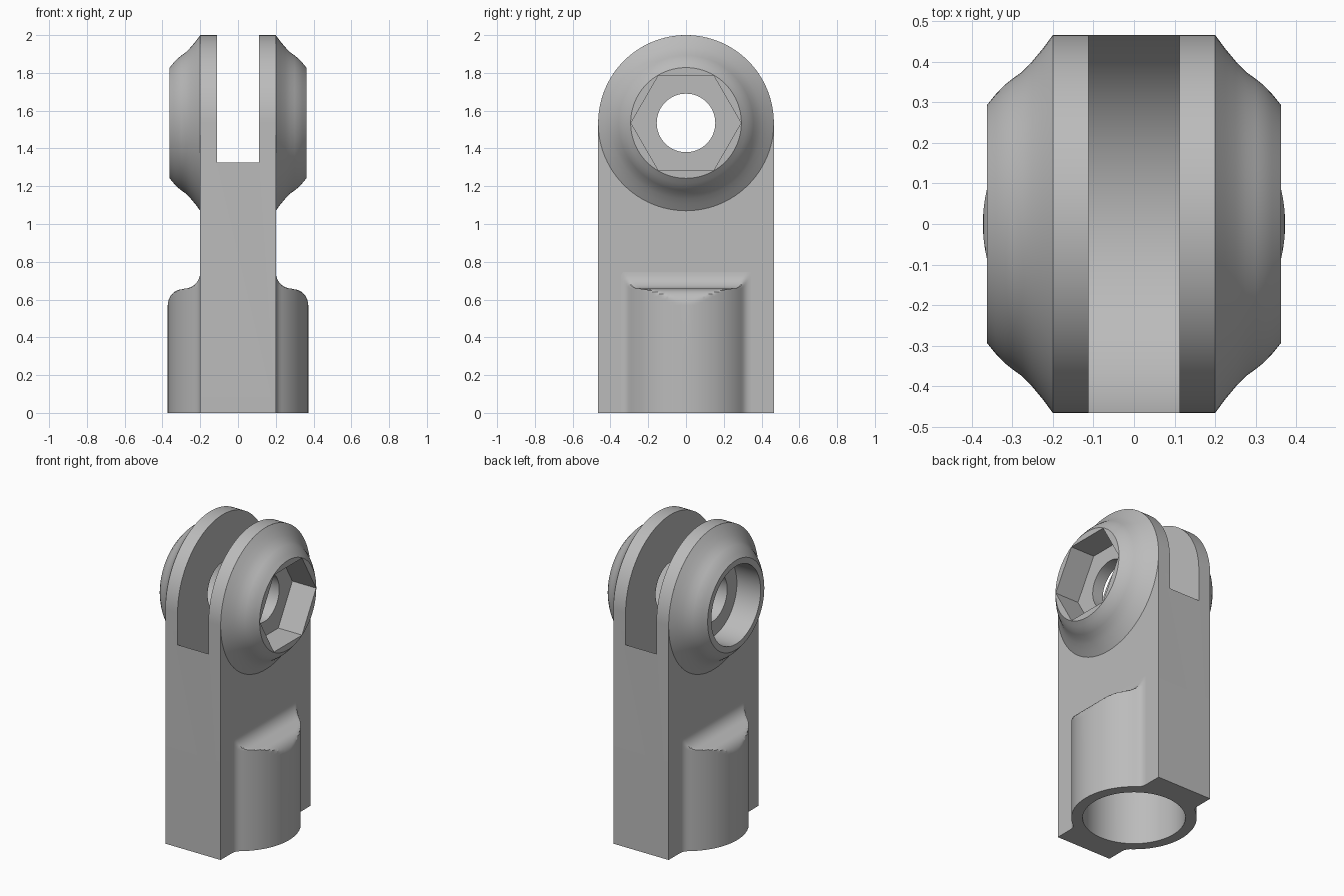
import bpy, bmesh
from math import sin, cos, pi, sqrt

cube = bpy.data.objects.get("Cube")
if cube:
    bpy.data.objects.remove(cube, do_unlink=True)

steel = bpy.data.materials.new("plain grey steel")
steel.use_nodes = True
GREY = (0.5, 0.5, 0.5, 1)
steel.diffuse_color = GREY
steel.node_tree.nodes["Principled BSDF"].inputs["Base Color"].default_value = GREY

HALF = 0.2        # half thickness of the shank
WIDE = 0.465      # half width of the shank and radius of its round end
EYE = 1.535       # height of the pin axis
BARREL = 0.372    # radius of the socket barrel
FILLET = 0.06     # blend between barrel and shank


def loft(name, rings):
    """Closed solid through a list of equal-length rings."""
    bm = bmesh.new()
    loops = [[bm.verts.new(p) for p in ring] for ring in rings]
    n = len(loops[0])
    for a, b in zip(loops, loops[1:]):
        for i in range(n):
            j = (i + 1) % n
            bm.faces.new((a[i], a[j], b[j], b[i]))
    bm.faces.new(loops[0])
    bm.faces.new(loops[-1])
    bmesh.ops.recalc_face_normals(bm, faces=bm.faces)
    mesh = bpy.data.meshes.new(name)
    bm.to_mesh(mesh)
    bm.free()
    mesh.materials.append(steel)
    obj = bpy.data.objects.new(name, mesh)
    bpy.context.collection.objects.link(obj)
    return obj


def lathe_x(name, profile, n=96):
    """Turn (x, radius) points about the pin axis."""
    return loft(name, [[(x, r * cos(2 * pi * i / n), EYE + r * sin(2 * pi * i / n))
                        for i in range(n)] for x, r in profile])


def barrel_depth(y):
    """Distance of the filleted barrel surface from the middle plane."""
    y = abs(y)
    if y < edge * BARREL / (BARREL + FILLET):
        return sqrt(BARREL ** 2 - y ** 2)
    return HALF + FILLET - sqrt(max(0, FILLET ** 2 - (y - edge) ** 2))


edge = sqrt((BARREL + FILLET) ** 2 - (HALF + FILLET) ** 2)


# Shank with a round top
arc = [(WIDE * cos(pi * i / 64), EYE + WIDE * sin(pi * i / 64)) for i in range(65)]
outline = [(-WIDE, 0), (WIDE, 0)] + arc
parts = [loft("shank", [[(x, y, z) for y, z in outline] for x in (-HALF, HALF)])]

# Flared bosses around the pin hole
flare = [(0.15, 0.44), (HALF, WIDE), (0.225, 0.431), (0.25, 0.401), (0.275, 0.375),
         (0.3, 0.357), (0.32, 0.341), (0.34, 0.32), (0.362, 0.293)]

# Barrel swellings, rounded off at the top and blended into the shank
steps = [i * pi / 16 for i in range(9)]
crest = [(BARREL, 0), (BARREL, 0.3)]
crest += [(0.292 + 0.08 * cos(t), 0.57 + 0.085 * sin(t)) for t in steps]
crest += [(0.285 - 0.085 * sin(t), 0.745 - 0.087 * cos(t)) for t in steps]
ys = [edge * (i / 32 - 1) for i in range(65)]

for side, word in ((1, "left"), (-1, "right")):
    parts.append(lathe_x(word + "_boss", [(side * x, r) for x, r in flare]))
    rings = []
    for limit, z in crest:
        ring = [(side * max(HALF, min(barrel_depth(y), limit)), y, z) for y in ys]
        rings.append(ring + [(side * 0.1, edge, z), (side * 0.1, -edge, z)])
    parts.append(loft(word + "_barrel", rings))

# Cutters: fork slot, pin hole, hexagonal and round recesses, bottom socket
cutters = [
    lathe_x("slot_cutter", [(-0.112, 0.51), (0.112, 0.51)], 128),
    lathe_x("pin_cutter", [(-0.6, 0.155), (0.6, 0.155)], 64),
    lathe_x("hex_cutter", [(0.19, 0.291), (0.6, 0.291)], 6),
    lathe_x("round_cutter", [(-0.19, 0.255), (-0.6, 0.255)]),
    loft("socket_cutter", [[(0.305 * cos(pi * i / 48), 0.305 * sin(pi * i / 48), z)
                            for i in range(96)] for z in (-0.2, 0.55)]),
]
for c in cutters:
    c.hide_render = True

for part in parts:
    bpy.ops.object.select_all(action="DESELECT")
    part.select_set(True)
    bpy.context.view_layer.objects.active = part
    for c in cutters:
        mod = part.modifiers.new(c.name, "BOOLEAN")
        mod.operation = "DIFFERENCE"
        mod.solver = "EXACT"
        mod.object = c
        bpy.ops.object.modifier_apply(modifier=mod.name)
    bpy.ops.object.shade_smooth_by_angle(angle=pi / 7)

for c in cutters:
    bpy.data.objects.remove(c, do_unlink=True)
